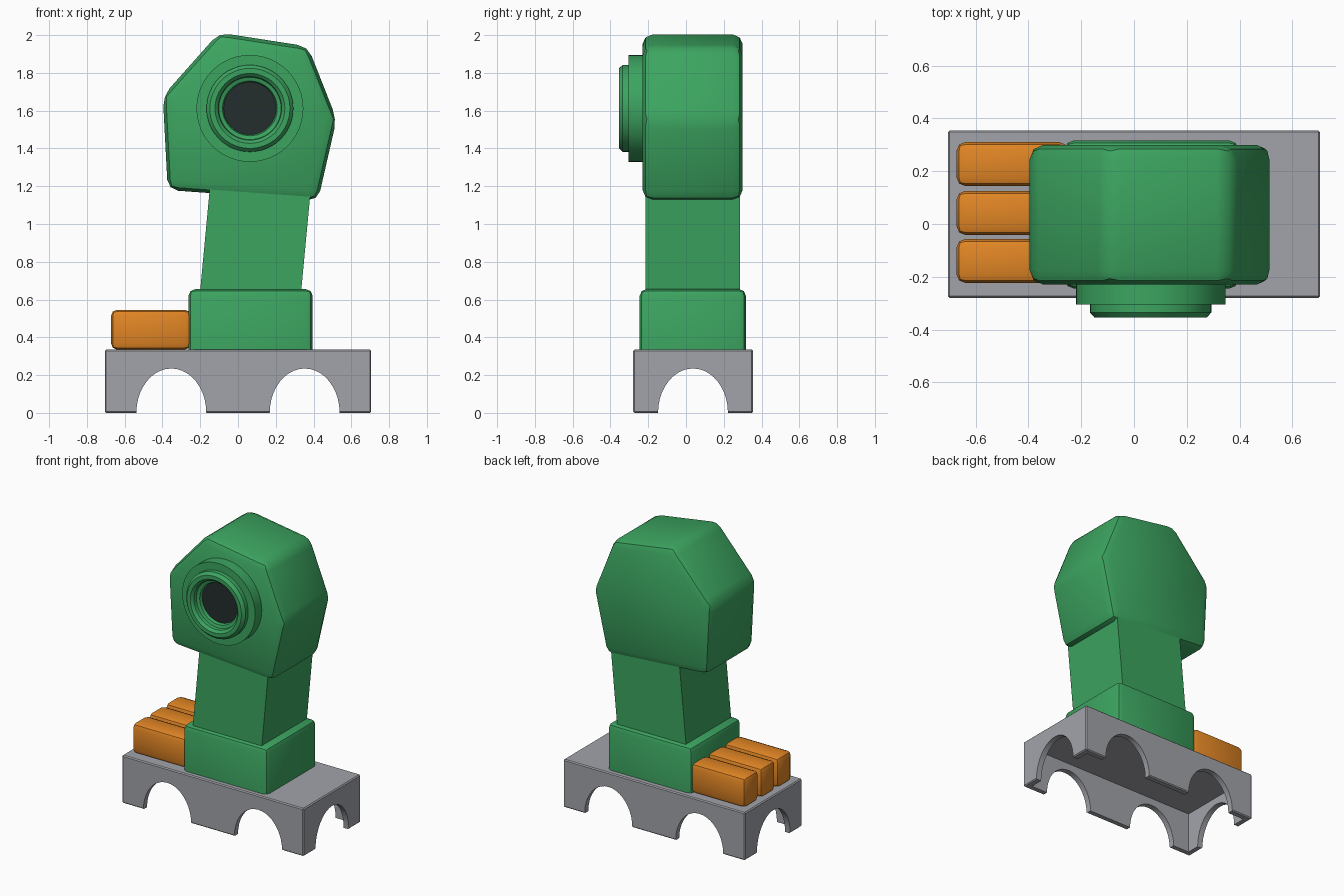
import bpy, bmesh, math
from mathutils import Vector

if "Cube" in bpy.data.objects:
    bpy.data.objects.remove(bpy.data.objects["Cube"])


def material(name, rgb):
    m = bpy.data.materials.new(name)
    m.diffuse_color = (*rgb, 1)
    m.use_nodes = True
    m.node_tree.nodes["Principled BSDF"].inputs["Base Color"].default_value = m.diffuse_color
    return m


GREEN = material("green", (0.045, 0.375, 0.117))
ORANGE = material("orange", (0.76, 0.238, 0.018))
GREY = material("grey", (0.36, 0.37, 0.40))
DARK = material("dark_glass", (0.017, 0.027, 0.027))


def finish(name, bm, mat, angle=35):
    bmesh.ops.recalc_face_normals(bm, faces=bm.faces)
    me = bpy.data.meshes.new(name)
    bm.to_mesh(me)
    bm.free()
    me.materials.append(mat)
    me.shade_smooth()
    me.set_sharp_from_angle(angle=math.radians(angle))
    ob = bpy.data.objects.new(name, me)
    bpy.context.collection.objects.link(ob)
    return ob


def prism(name, pts, y0, y1, mat, bevel=0.0, segments=2, keep_bottom=False):
    """Front (x, z) profile extruded from y0 to y1, with rounded edges."""
    bm = bmesh.new()
    face = bm.faces.new([bm.verts.new((x, y0, z)) for x, z in pts])
    ext = bmesh.ops.extrude_face_region(bm, geom=[face])
    verts = [v for v in ext["geom"] if isinstance(v, bmesh.types.BMVert)]
    bmesh.ops.translate(bm, verts=verts, vec=(0, y1 - y0, 0))
    bmesh.ops.recalc_face_normals(bm, faces=bm.faces)
    if bevel:
        low = min(z for _, z in pts)
        edges = [e for e in bm.edges
                 if not (keep_bottom and all(v.co.z < low + 1e-4 for v in e.verts))]
        bmesh.ops.bevel(bm, geom=edges, offset=bevel, segments=segments,
                        profile=0.5, affect='EDGES', clamp_overlap=True)
    return finish(name, bm, mat)


def box(name, x0, x1, y0, y1, z0, z1, mat, **kw):
    return prism(name, [(x0, z0), (x1, z0), (x1, z1), (x0, z1)], y0, y1, mat, **kw)


def lathe(name, profile, cx, cz, mat, n=48):
    """Revolve (radius, y) points round a front-to-back axis."""
    bm = bmesh.new()
    rings = [[bm.verts.new((cx + r * math.cos(2 * math.pi * i / n), y,
                            cz + r * math.sin(2 * math.pi * i / n))) for i in range(n)]
             for r, y in profile]
    for a, b in zip(rings, rings[1:]):
        for i in range(n):
            j = (i + 1) % n
            bm.faces.new((a[i], a[j], b[j], b[i]))
    bm.faces.new(rings[0])
    bm.faces.new(rings[-1])
    return finish(name, bm, mat)


def arch_cutter(axis, cx, cy):
    """Half-oval tunnel along the given axis."""
    n = 40
    ring = [(0.185 * math.cos(2 * math.pi * i / n), 0.235 * math.sin(2 * math.pi * i / n))
            for i in range(n)]
    ob = prism("arch_cutter", ring, -1, 1, GREY)
    if axis == 'x':
        for v in ob.data.vertices:
            v.co = Vector((v.co.y, v.co.x, v.co.z))
        ob.data.flip_normals()
    for v in ob.data.vertices:
        v.co += Vector((cx, cy, 0))
    return ob


# hollow base with arches on all four sides
base = box("base", -0.705, 0.705, -0.28, 0.355, 0, 0.335, GREY, bevel=0.007, segments=1)
cutters = [box("hollow_cutter", -0.665, 0.665, -0.24, 0.315, -0.1, 0.285, GREY),
           arch_cutter('y', -0.353, 0), arch_cutter('y', 0.353, 0),
           arch_cutter('x', 0, 0.037)]
for c in cutters:
    c.hide_render = True
    mod = base.modifiers.new("cut", 'BOOLEAN')
    mod.operation, mod.solver, mod.object = 'DIFFERENCE', 'EXACT', c
bpy.context.view_layer.update()
cut = bpy.data.meshes.new_from_object(base.evaluated_get(bpy.context.evaluated_depsgraph_get()))
base.modifiers.clear()
base.data = cut
cut.shade_smooth()
cut.set_sharp_from_angle(angle=math.radians(35))
for c in cutters:
    bpy.data.objects.remove(c)

# ankle block
box("ankle", -0.262, 0.395, -0.245, 0.317, 0.33, 0.655, GREEN,
    bevel=0.035, segments=2, keep_bottom=True)

# three toes
for i, y in enumerate((-0.14, 0.042, 0.227)):
    box(f"toe_{i + 1}", -0.672, -0.25, y - 0.083, y + 0.083, 0.335, 0.546, ORANGE,
        bevel=0.032, segments=2)

# leaning shin
lean = 0.094
prism("shin", [(-0.2 + lean * (z - 0.65) + dx, z)
               for z, dx in ((0.5, 0), (0.5, 0.535), (1.35, 0.535), (1.35, 0))],
      -0.215, 0.285, GREEN)

# six-sided knee block
prism("knee_block", [(-0.10, 2.013), (0.37, 1.94), (0.522, 1.555),
                     (0.423, 1.122), (-0.372, 1.18), (-0.398, 1.678)],
      -0.23, 0.30, GREEN, bevel=0.055, segments=2)

# stepped round socket on the front, with a dark disc inside
CX, CZ = 0.063, 1.612
lathe("socket", [(0.283, -0.15), (0.283, -0.305), (0.23, -0.305), (0.23, -0.335),
                 (0.212, -0.355), (0.185, -0.355), (0.168, -0.338), (0.165, -0.315),
                 (0.145, -0.308), (0.138, -0.285)], CX, CZ, GREEN)
lathe("socket_disc", [(0.139, -0.28), (0.139, -0.288)], CX, CZ, DARK)
